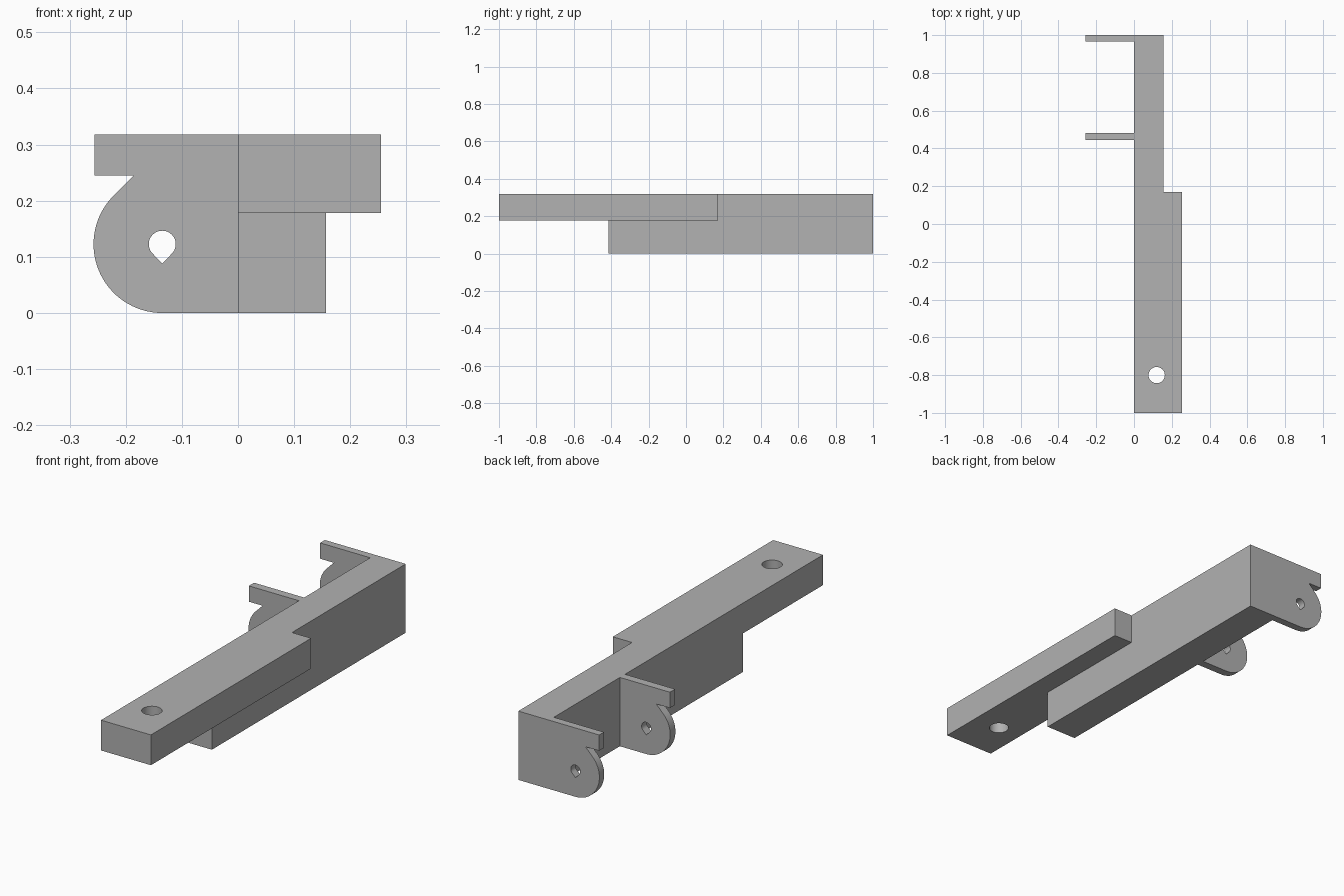
import bpy
import bmesh
from math import cos, sin, radians
from mathutils import Vector

cube = bpy.data.objects.get("Cube")
if cube:
    bpy.data.objects.remove(cube, do_unlink=True)

# Single plain grey material
grey = bpy.data.materials.new("light grey")
grey.use_nodes = True
grey.diffuse_color = (0.445, 0.445, 0.445, 1)
grey.node_tree.nodes["Principled BSDF"].inputs["Base Color"].default_value = grey.diffuse_color

TOP = 0.318


def prism(name, outline, depth):
    """Extrude a closed 3D outline along the depth vector."""
    bm = bmesh.new()
    face = bm.faces.new([bm.verts.new(p) for p in outline])
    grown = bmesh.ops.extrude_face_region(bm, geom=[face])
    moved = [v for v in grown["geom"] if isinstance(v, bmesh.types.BMVert)]
    bmesh.ops.translate(bm, verts=moved, vec=Vector(depth))
    bmesh.ops.recalc_face_normals(bm, faces=bm.faces)
    mesh = bpy.data.meshes.new(name)
    bm.to_mesh(mesh)
    bm.free()
    mesh.materials.append(grey)
    obj = bpy.data.objects.new(name, mesh)
    bpy.context.collection.objects.link(obj)
    return obj


def box(name, x0, x1, y0, y1, z0, z1):
    corners = [(x0, y0, z0), (x1, y0, z0), (x1, y1, z0), (x0, y1, z0)]
    return prism(name, corners, (0, 0, z1 - z0))


def arc(cx, cy, r, start, end, steps):
    angles = [radians(start + (end - start) * i / steps) for i in range(steps + 1)]
    return [(cx + r * cos(a), cy + r * sin(a)) for a in angles]


def combine(target, other, operation):
    """Apply a boolean and discard the second operand."""
    mod = target.modifiers.new("combine", 'BOOLEAN')
    mod.object, mod.operation, mod.solver = other, operation, 'EXACT'
    bpy.context.view_layer.objects.active = target
    bpy.ops.object.modifier_apply(modifier=mod.name)
    bpy.data.objects.remove(other, do_unlink=True)


# Deep rail with the wider arm running forward from its top
bracket = box("hinge_bracket", 0, 0.157, -0.415, 1, 0, TOP)
combine(bracket, box("arm", 0, 0.255, -1, 0.17, 0.178, TOP), 'UNION')

# Round bolt hole through the arm
bolt = [(x, y, 0.1) for x, y in arc(0.12, -0.8, 0.043, 0, 352.5, 47)]
combine(bracket, prism("bolt_cutter", bolt, (0, 0, 0.3)), 'DIFFERENCE')

# Hinge ears: rounded lug, slanted notch and top tab, with a teardrop pin hole
PX, PZ = -0.135, 0.1225
lug = arc(PX, PZ, 0.1225, 270, 135, 32)
ear_profile = [(0.05, 0)] + lug + [(-0.186, 0.245), (-0.256, 0.245), (-0.256, TOP), (0.05, TOP)]
pin_profile = arc(PX, PZ, 0.024, -45, 225, 32) + [(PX, PZ - 0.034)]
for y0, y1 in ((0.445, 0.483), (0.965, 1)):
    ear = prism("ear", [(x, y0, z) for x, z in ear_profile], (0, y1 - y0, 0))
    pin = prism("pin_cutter", [(x, y0 - 0.05, z) for x, z in pin_profile], (0, 0.15, 0))
    combine(ear, pin, 'DIFFERENCE')
    combine(bracket, ear, 'UNION')

# Smooth the round walls, keep the edges sharp
bpy.ops.object.select_all(action='DESELECT')
bracket.select_set(True)
bpy.context.view_layer.objects.active = bracket
bpy.ops.object.shade_smooth_by_angle(angle=radians(30))
